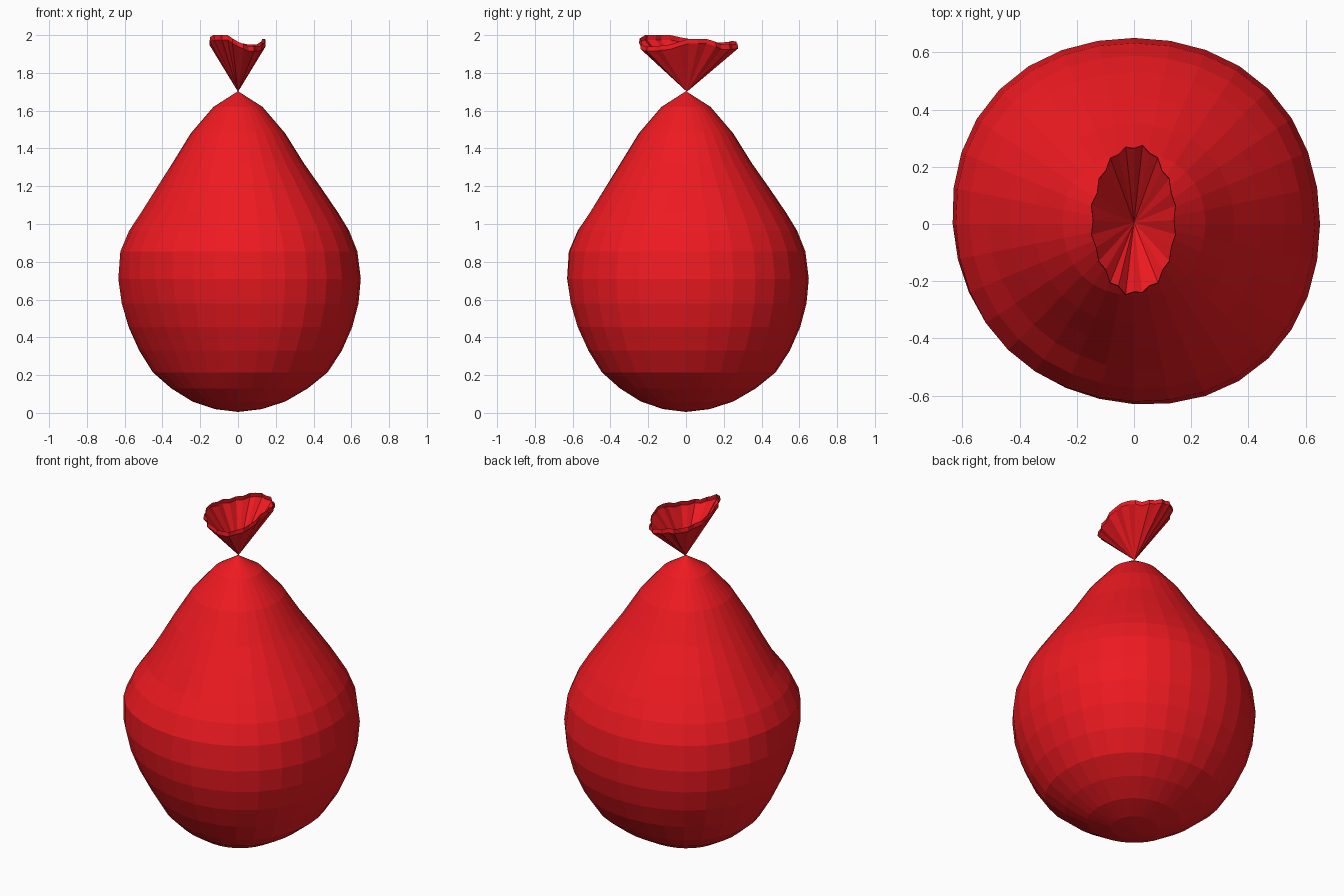
import bpy, math, random
from math import sin, cos, pi, exp, radians

if "Cube" in bpy.data.objects:
    bpy.data.objects.remove(bpy.data.objects["Cube"])

random.seed(4)
SEG = 32

red = bpy.data.materials.new("red_rubber")
red.diffuse_color = (0.85, 0.01, 0.015, 1)
red.use_nodes = True
red.node_tree.nodes["Principled BSDF"].inputs["Base Color"].default_value = red.diffuse_color


def make(name, rings, bottom=None, top=None):
    """Skin a stack of rings, with optional pole points."""
    verts = [p for r in rings for p in r]
    n = len(rings[0])
    faces = []
    for k in range(len(rings) - 1):
        for i in range(n):
            j = (i + 1) % n
            faces.append((k*n + i, k*n + j, (k+1)*n + j, (k+1)*n + i))
    if bottom:
        b = len(verts)
        verts.append(bottom)
        faces += [(b, (i + 1) % n, i) for i in range(n)]
    if top:
        t, o = len(verts), (len(rings) - 1) * n
        verts.append(top)
        faces += [(t, o + i, o + (i + 1) % n) for i in range(n)]
    me = bpy.data.meshes.new(name)
    me.from_pydata(verts, [], faces)
    me.materials.append(red)
    ob = bpy.data.objects.new(name, me)
    bpy.context.collection.objects.link(ob)
    return ob


# Balloon body: 32 x 16 sphere pulled into a drop, dented at the front left
profile = [(.125, .02), (.25, .06), (.37, .13), (.475, .215), (.55, .33),
           (.605, .455), (.638, .58), (.65, .71), (.632, .855), (.588, .965),
           (.53, 1.06), (.445, 1.185), (.35, 1.32), (.25, 1.48), (.13, 1.62)]


def radius(r, z, a):
    d = (a - radians(228) + pi) % (2 * pi) - pi
    side = exp(-(d / radians(48)) ** 2)
    dent = .085 * exp(-((z - .32) / .32) ** 2) + .045 * exp(-((z - 1.08) / .16) ** 2)
    dent += .025 * exp(-((z - .7) / .2) ** 2)
    r *= 1 + .012 * (1 - cos(4 * a))
    return r - dent * side * min(1, r / .45)


rings = []
for r, z in profile:
    ring = []
    for i in range(SEG):
        a = 2 * pi * i / SEG
        q = radius(r, z, a)
        ring.append((q * cos(a), q * sin(a), z))
    rings.append(ring)
make("balloon_body", rings, bottom=(0, 0, .005), top=(0, 0, 1.703))

# Pleated open neck: oval cone with a ragged lip
rim_z = [1.98, 1.98, 1.95, 1.95, 1.96, 1.97, 1.96, 1.965,
         1.98, 2.0, 2.0, 2.0, 1.965, 1.94, 1.94, 1.95]
cone, lip = [], []
for i in range(SEG):
    a = 2 * pi * i / SEG
    z = rim_z[i // 2]
    if i % 2:
        z = (z + rim_z[(i // 2 + 1) % 16]) / 2
    p = 1 + (.03 if i % 2 else -.03) + random.uniform(-.02, .02)
    x, y = .147 * cos(a) * p, .257 * sin(a) * p + .014
    cone.append((x, y, z - .025))
    lip.append((x * .985, y * .985, z))
make("balloon_neck", [cone, lip], bottom=(0, .005, 1.7))
